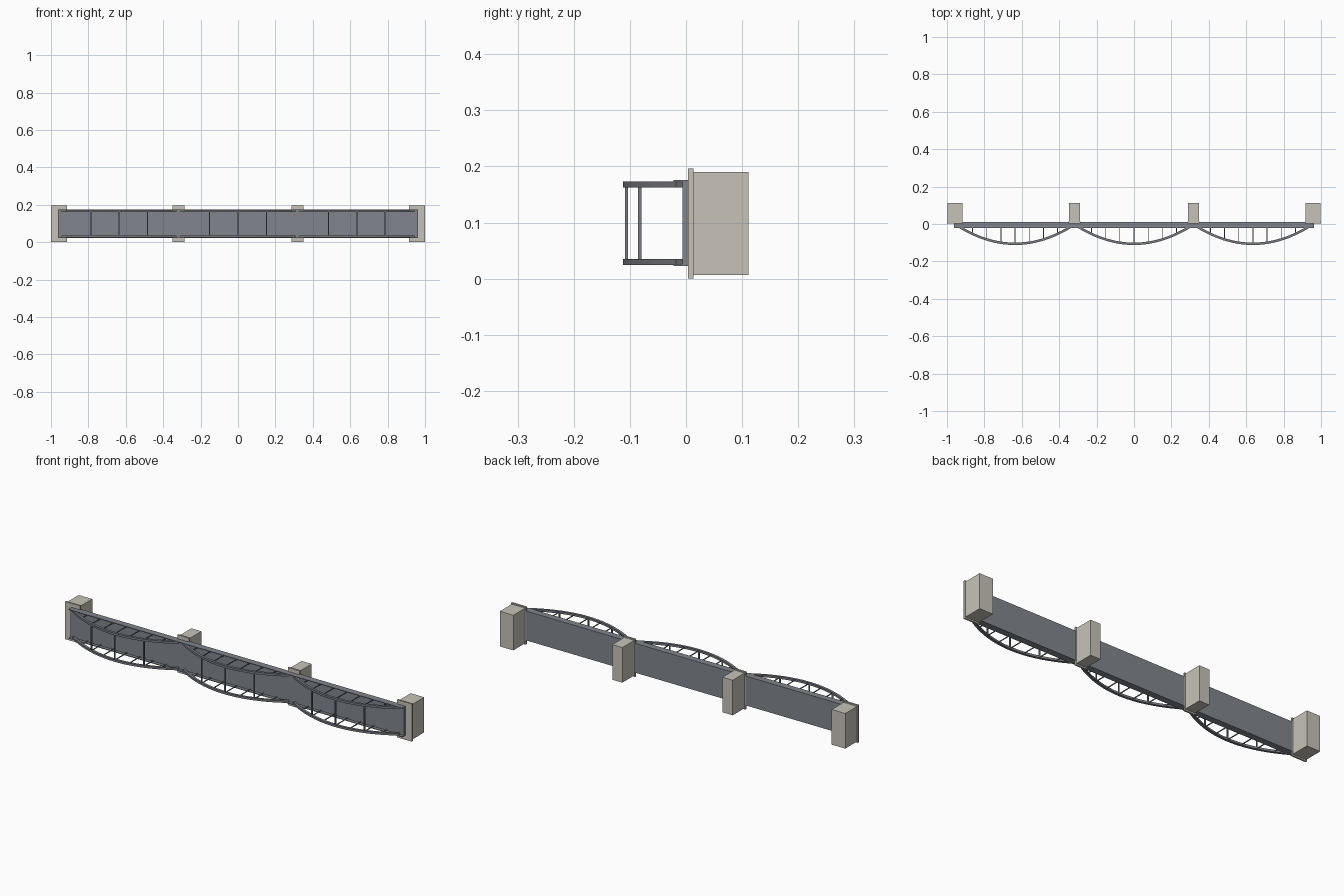
import bpy
import bmesh
from mathutils import Vector

cube = bpy.data.objects.get("Cube")
if cube:
    bpy.data.objects.remove(cube)


def material(name, rgb):
    m = bpy.data.materials.new(name)
    m.use_nodes = True
    m.diffuse_color = (*rgb, 1)
    m.node_tree.nodes["Principled BSDF"].inputs["Base Color"].default_value = (*rgb, 1)
    return m


CONCRETE = material("warm grey concrete", (0.57, 0.545, 0.48))
DECK = material("blue grey deck", (0.22, 0.24, 0.27))
STEEL = material("grey steel", (0.19, 0.20, 0.225))


def finish(name, bm, mat):
    bmesh.ops.recalc_face_normals(bm, faces=bm.faces)
    mesh = bpy.data.meshes.new(name)
    bm.to_mesh(mesh)
    bm.free()
    mesh.materials.append(mat)
    obj = bpy.data.objects.new(name, mesh)
    bpy.context.collection.objects.link(obj)


def add_box(bm, lo, hi):
    lo, hi = Vector(lo), Vector(hi)
    verts = bmesh.ops.create_cube(bm, size=1)["verts"]
    for v in verts:
        v.co = (lo + hi) / 2 + v.co * (hi - lo)


def box(name, lo, hi, mat):
    bm = bmesh.new()
    add_box(bm, lo, hi)
    finish(name, bm, mat)


MID = 0.099           # centre line of the deck in z
ARCH_Z = 0.069        # arch offset from the centre line
HALF = 0.303          # half span of an arch
SPRING, RISE = 0.012, 0.094
PANEL = HALF / 4


def arch_y(u):
    return -SPRING - RISE * (1 - (u / HALF) ** 2)


# Deck slab with thin edge girders
box("deck_slab", (-0.962, -0.006, MID - 0.075), (0.962, 0.012, MID + 0.075), DECK)
for side, label in ((1, "upper"), (-1, "lower")):
    z = sorted((MID + side * 0.073, MID + side * 0.0765))
    box(label + "_edge_girder", (-0.962, -0.022, z[0]), (0.962, 0.012, z[1]), DECK)

# Piers with bearing caps
for x, half, label in ((-0.957, 0.039, "right_end"), (-0.318, 0.029, "right_middle"),
                       (0.318, 0.029, "left_middle"), (0.957, 0.039, "left_end")):
    box(label + "_pier", (x - half, 0.008, 0.007), (x + half, 0.111, 0.19), CONCRETE)
    box(label + "_cap", (x - half - 0.004, 0.004, 0), (x + half + 0.004, 0.013, 0.196), CONCRETE)


def arch_rib(bm, cx, z):
    # Rectangular section swept along a parabola
    rings = []
    steps = 24
    for i in range(steps + 1):
        u = HALF * (2 * i / steps - 1)
        slope = 2 * RISE * u / HALF ** 2
        normal = Vector((slope, -1, 0)).normalized() * 0.0065
        centre = Vector((cx + u, arch_y(u), z))
        rings.append([bm.verts.new(centre + normal * a + Vector((0, 0, b * 0.0055)))
                      for a, b in ((1, 1), (1, -1), (-1, -1), (-1, 1))])
    for a, b in zip(rings, rings[1:]):
        for k in range(4):
            bm.faces.new((a[k], a[(k + 1) % 4], b[(k + 1) % 4], b[k]))
    bm.faces.new(rings[0])
    bm.faces.new(rings[-1])


# Three arch spans: ribs, hangers and cross struts
for cx, label in ((-0.636, "right"), (0, "middle"), (0.636, "left")):
    ribs, hangers, struts = bmesh.new(), bmesh.new(), bmesh.new()
    for side in (-1, 1):
        z = MID + side * ARCH_Z
        arch_rib(ribs, cx, z)
        for i in range(-3, 4):
            x = cx + i * PANEL
            add_box(hangers, (x - 0.002, arch_y(i * PANEL), z - 0.002), (x + 0.002, -0.005, z + 0.002))
    for i in (-2, 0, 2):
        x, y = cx + i * PANEL, arch_y(i * PANEL)
        add_box(struts, (x - 0.003, y - 0.003, MID - ARCH_Z), (x + 0.003, y + 0.003, MID + ARCH_Z))
    finish(label + "_arch_ribs", ribs, STEEL)
    finish(label + "_hangers", hangers, STEEL)
    finish(label + "_cross_struts", struts, STEEL)
